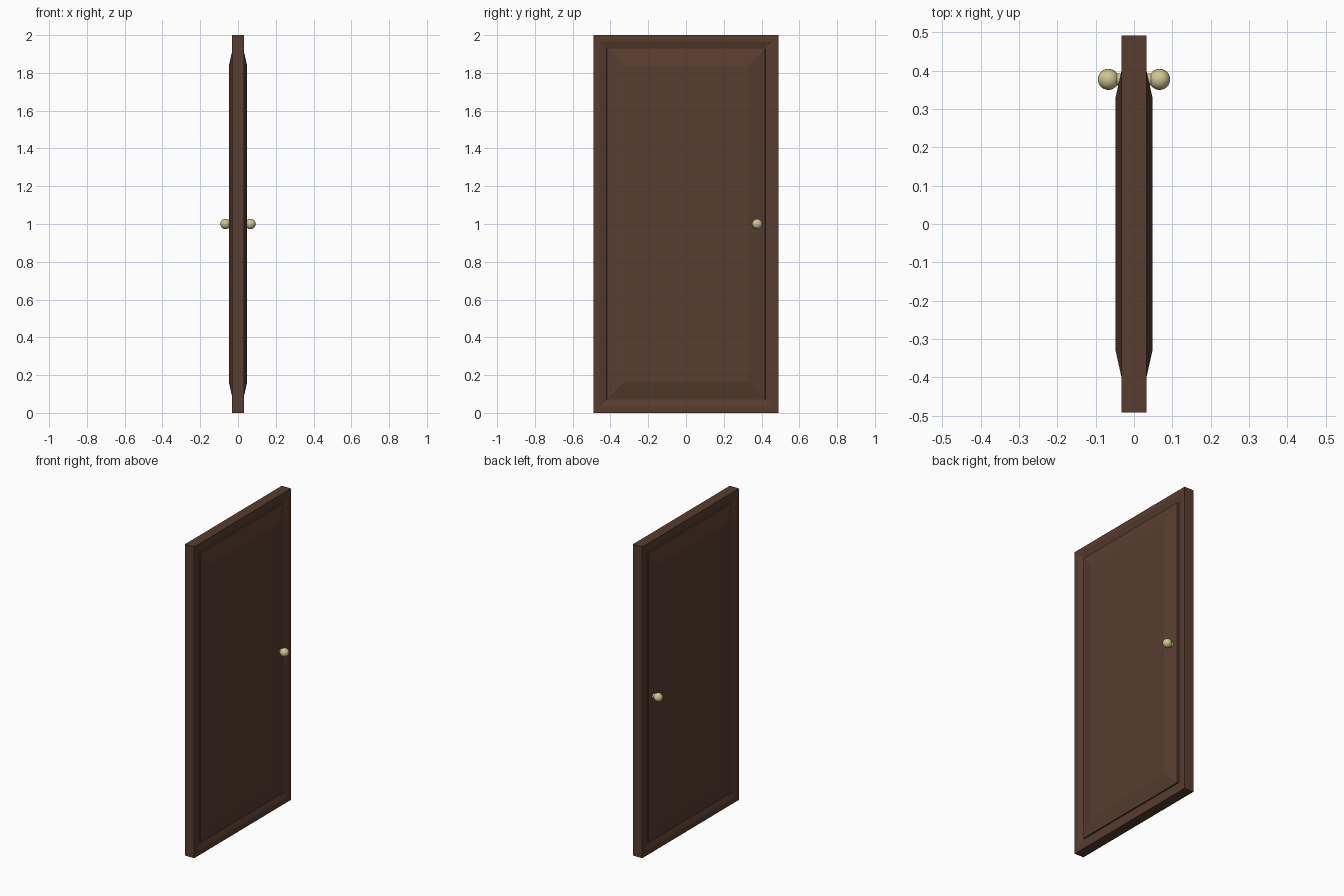
import bpy, bmesh, math
from mathutils import Matrix

if "Cube" in bpy.data.objects:
    bpy.data.objects.remove(bpy.data.objects["Cube"])

W, H = 0.491, 2.0          # half width, height


def material(name, rgb):
    m = bpy.data.materials.new(name)
    m.diffuse_color = (*rgb, 1)
    m.use_nodes = True
    m.node_tree.nodes["Principled BSDF"].inputs["Base Color"].default_value = m.diffuse_color
    return m


wood = material("dark_brown_wood", (0.098, 0.046, 0.028))
brass = material("pale_brass", (0.62, 0.56, 0.28))


def add_object(name, bm, mat):
    bmesh.ops.recalc_face_normals(bm, faces=bm.faces)
    me = bpy.data.meshes.new(name)
    bm.to_mesh(me)
    bm.free()
    me.materials.append(mat)
    ob = bpy.data.objects.new(name, me)
    bpy.context.collection.objects.link(ob)
    return ob


# Door leaf: nested rectangles (inset from the edge, half depth) give
# the frame, the sloping groove, the step and the raised bevelled panel
rings = [(0.0, 0.0325), (0.033, 0.0325), (0.071, 0.02),
         (0.0715, 0.0282), (0.163, 0.0485)]
profile = [(i, -d) for i, d in reversed(rings)] + rings
bm = bmesh.new()
loops = []
for inset, x in profile:
    y, z0, z1 = W - inset, inset, H - inset
    loops.append([bm.verts.new((x, a, b))
                  for a, b in ((-y, z0), (y, z0), (y, z1), (-y, z1))])
for a, b in zip(loops, loops[1:]):
    for k in range(4):
        n = (k + 1) % 4
        bm.faces.new((a[k], a[n], b[n], b[k]))
bm.faces.new(loops[0])
bm.faces.new(loops[-1])
add_object("door_leaf", bm, wood)

# Knob and neck on each side
for side, label in ((-1, "left"), (1, "right")):
    turn = Matrix.Rotation(math.pi / 2, 4, 'Y')
    bm = bmesh.new()
    bmesh.ops.create_uvsphere(
        bm, u_segments=20, v_segments=12, radius=0.0275,
        matrix=Matrix.Translation((side * 0.0667, 0.377, 1.0)) @ turn)
    for f in bm.faces:
        f.smooth = True
    add_object("knob_" + label, bm, brass)

    bm = bmesh.new()
    bmesh.ops.create_cone(
        bm, cap_ends=True, segments=20, radius1=0.016, radius2=0.016, depth=0.03,
        matrix=Matrix.Translation((side * 0.041, 0.377, 1.0)) @ turn)
    for f in bm.faces:
        f.smooth = len(f.verts) == 4
    add_object("knob_neck_" + label, bm, brass)
